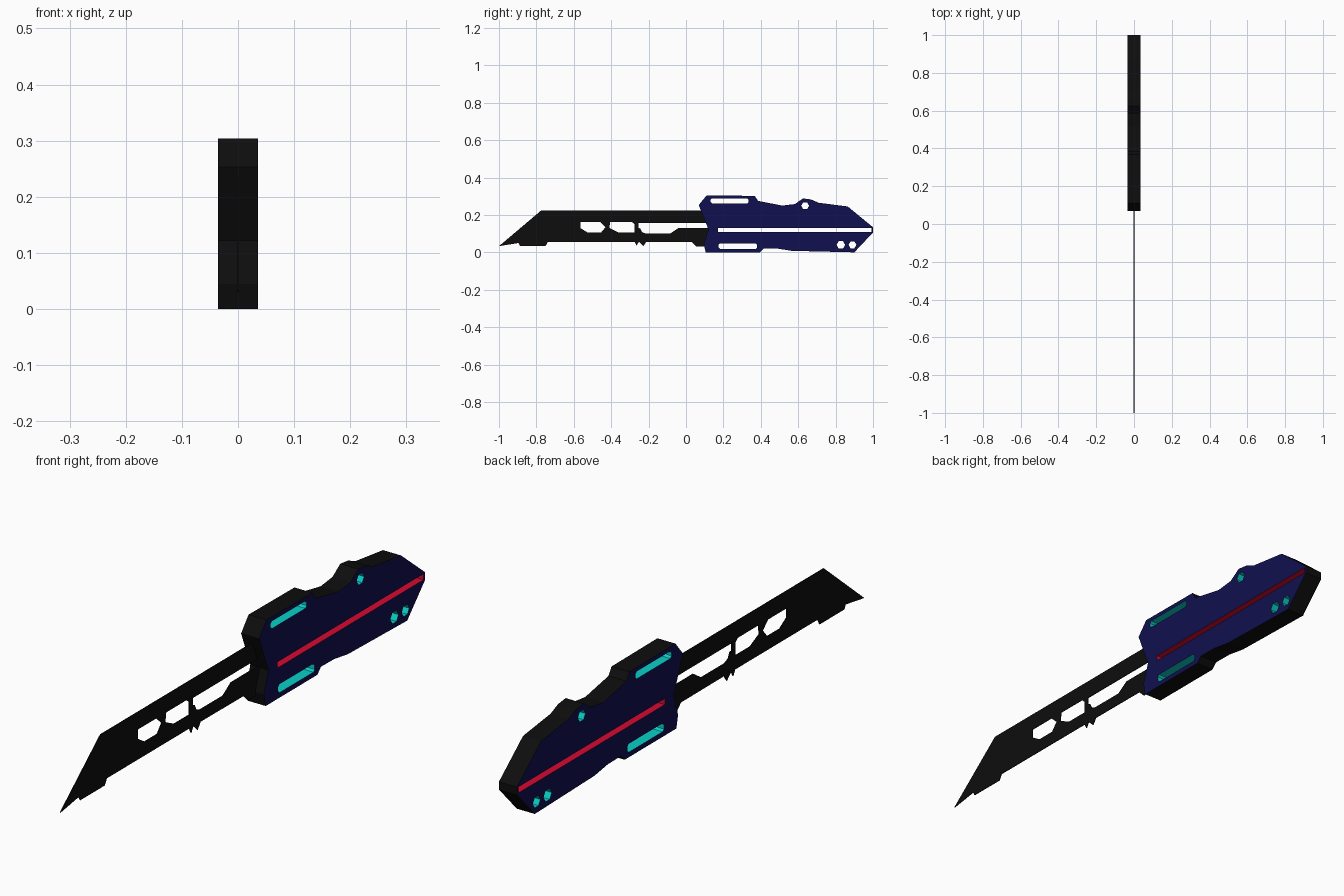
import bpy, bmesh, math
from mathutils import Vector
from mathutils.geometry import tessellate_polygon

cube = bpy.data.objects.get("Cube")
if cube:
    bpy.data.objects.remove(cube, do_unlink=True)


def material(name, rgb):
    m = bpy.data.materials.new(name)
    col = (*rgb, 1.0)
    m.diffuse_color = col
    m.use_nodes = True
    bsdf = m.node_tree.nodes["Principled BSDF"]
    bsdf.inputs["Base Color"].default_value = col
    bsdf.inputs["Roughness"].default_value = 0.6
    return m


NAVY = material("navy", (0.005, 0.005, 0.08))
BLACK = material("black", (0.004, 0.004, 0.004))
CYAN = material("cyan", (0.003, 0.62, 0.58))
RED = material("red", (0.65, 0.003, 0.03))


def plate(name, half, face_mat, loops):
    """Flat plate in the YZ plane: loops = [(points, wall material)], outline first, then holes."""
    mesh = bpy.data.meshes.new(name)
    slots = [face_mat]
    bm = bmesh.new()
    sides = {-half: [], half: []}
    for pts, wall in loops:
        if wall not in slots:
            slots.append(wall)
        rings = []
        for x in (-half, half):
            ring = [bm.verts.new((x, y, z)) for y, z in pts]
            sides[x] += ring
            rings.append(ring)
        a, b = rings
        for i in range(len(pts)):
            j = (i + 1) % len(pts)
            f = bm.faces.new((a[i], a[j], b[j], b[i]))
            f.material_index = slots.index(wall)
    # Both flat sides, filled around the holes
    tris = tessellate_polygon([[Vector((y, z, 0)) for y, z in p] for p, _ in loops])
    for verts in sides.values():
        for t in tris:
            bm.faces.new([verts[i] for i in t])
    bmesh.ops.recalc_face_normals(bm, faces=bm.faces)
    bm.to_mesh(mesh)
    bm.free()
    for m in slots:
        mesh.materials.append(m)
    ob = bpy.data.objects.new(name, mesh)
    bpy.context.collection.objects.link(ob)
    return ob


def slot(y0, y1, z0, z1, c):
    """Long hole with chamfered corners."""
    return [(y0 + c, z0), (y1 - c, z0), (y1, z0 + c), (y1, z1 - c),
            (y1 - c, z1), (y0 + c, z1), (y0, z1 - c), (y0, z0 + c)]


def hexagon(y, z, r):
    return [(y + r * math.cos(k * math.pi / 3), z + r * math.sin(k * math.pi / 3)) for k in range(6)]


# Handle: thick plate with lit slots and holes cut right through
handle_outline = [
    (0.105, 0.0), (0.395, 0.0), (0.415, 0.021), (0.49, 0.02), (0.565, 0.008), (0.9, 0.0),
    (1.0, 0.106), (1.0, 0.134), (0.865, 0.245), (0.71, 0.265), (0.668, 0.283), (0.625, 0.288),
    (0.582, 0.258), (0.515, 0.25), (0.385, 0.275), (0.368, 0.302), (0.11, 0.304),
    (0.068, 0.253), (0.12, 0.122), (0.095, 0.045)]
plate("handle", 0.0355, NAVY, [
    (handle_outline, BLACK),
    (slot(0.132, 0.335, 0.262, 0.288, 0.007), CYAN),
    (slot(0.175, 0.38, 0.018, 0.048, 0.007), CYAN),
    (hexagon(0.637, 0.249, 0.021), CYAN),
    (hexagon(0.828, 0.04, 0.023), CYAN),
    (hexagon(0.89, 0.04, 0.021), CYAN),
    ([(0.17, 0.11), (0.992, 0.11), (0.992, 0.131), (0.17, 0.131)], RED)])

# Blade: thin sheet with a slanted point, a barbed lower edge and three openings
blade_outline = [
    (-1.0, 0.033), (-0.895, 0.05), (-0.888, 0.035), (-0.75, 0.035), (-0.738, 0.056),
    (-0.275, 0.056), (-0.264, 0.036), (-0.252, 0.056), (-0.228, 0.033), (-0.212, 0.056),
    (0.03, 0.055), (0.055, 0.03), (0.14, 0.03), (0.14, 0.225), (-0.773, 0.225)]
blade_holes = [
    [(-0.565, 0.163), (-0.46, 0.163), (-0.43, 0.135), (-0.455, 0.105), (-0.525, 0.105), (-0.565, 0.13)],
    [(-0.405, 0.163), (-0.29, 0.163), (-0.275, 0.15), (-0.275, 0.105), (-0.36, 0.105), (-0.41, 0.13)],
    [(-0.255, 0.157), (0.13, 0.157), (0.13, 0.13), (-0.04, 0.13), (-0.085, 0.1),
     (-0.215, 0.1), (-0.235, 0.108), (-0.245, 0.128), (-0.255, 0.13)]]
plate("blade", 0.0015, BLACK, [(blade_outline, BLACK)] + [(h, BLACK) for h in blade_holes])
